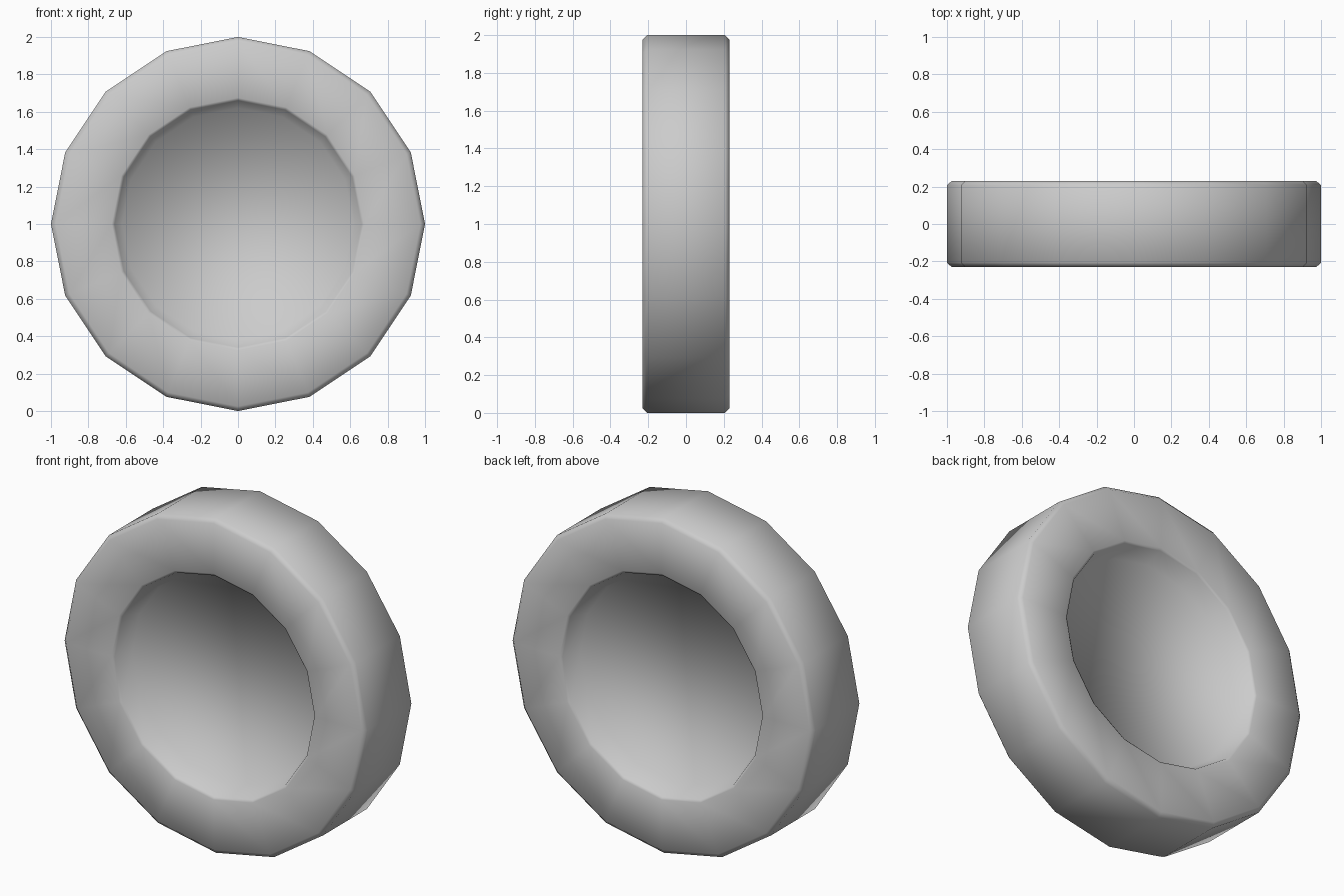
import bpy, bmesh
from math import sin, cos, pi

if "Cube" in bpy.data.objects:
    bpy.data.objects.remove(bpy.data.objects["Cube"])

SIDES = 16
# (radius, y) cross-section from the front hub to the back hub
front = [(0.62, -0.11), (0.66, -0.22), (0.675, -0.23), (0.975, -0.23), (1.0, -0.207)]
profile = front + [(r, -y) for r, y in reversed(front)]

bm = bmesh.new()

# Rings around the y axis
rings = [[bm.verts.new((r * cos(2 * pi * i / SIDES), y, 1 + r * sin(2 * pi * i / SIDES)))
          for i in range(SIDES)] for r, y in profile]

# Rims, bevels and tread
for a, b in zip(rings, rings[1:]):
    for i in range(SIDES):
        j = (i + 1) % SIDES
        bm.faces.new((a[i], a[j], b[j], b[i]))

# Recessed hub discs
bm.faces.new(rings[0])
bm.faces.new(rings[-1])

bmesh.ops.recalc_face_normals(bm, faces=bm.faces)
for f in bm.faces:
    f.smooth = True

mesh = bpy.data.meshes.new("wheel")
bm.to_mesh(mesh)
bm.free()
wheel = bpy.data.objects.new("wheel", mesh)
bpy.context.collection.objects.link(wheel)
